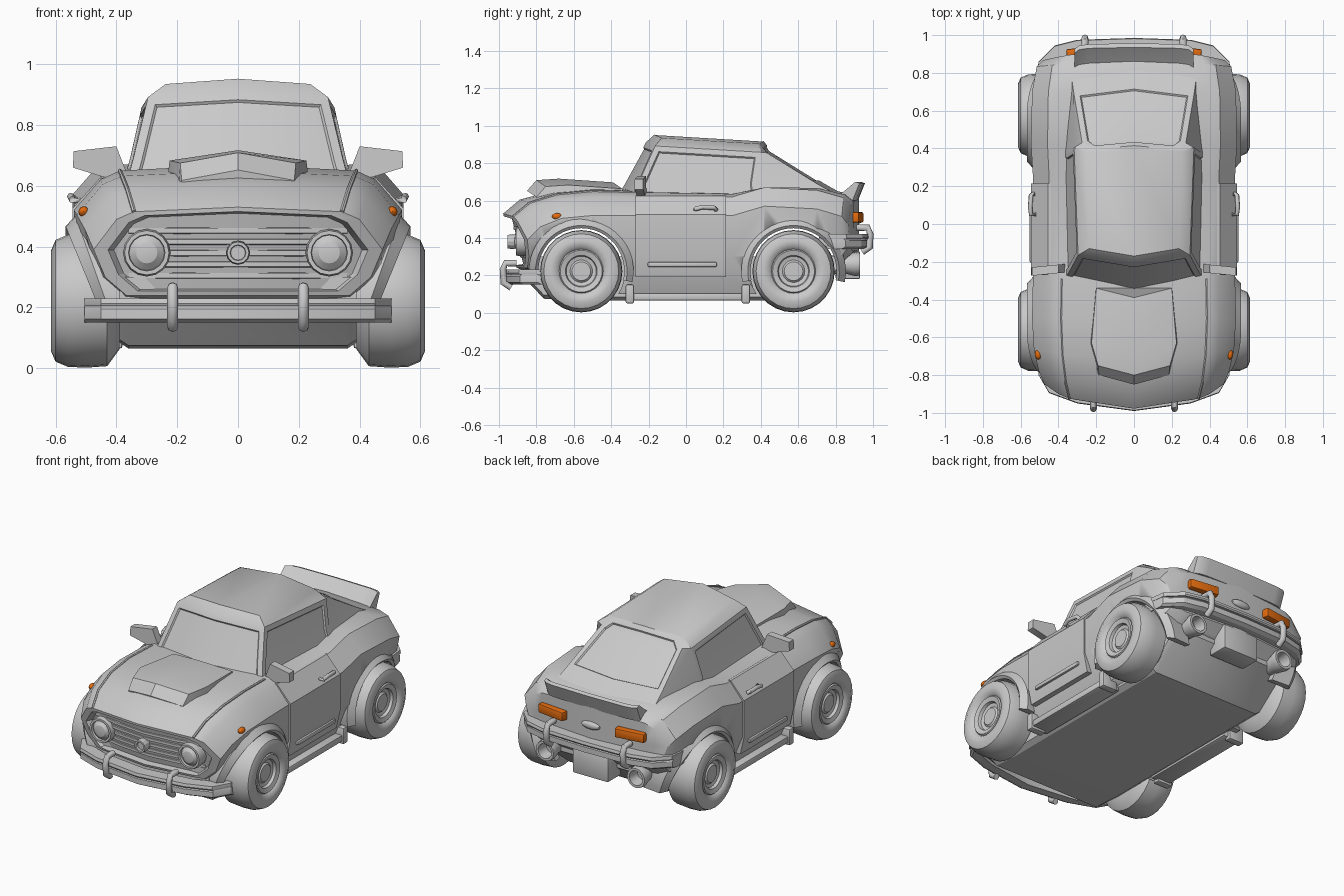
import bpy, bmesh
from math import sin, cos, pi, radians
from mathutils import Vector

if "Cube" in bpy.data.objects:
    bpy.data.objects.remove(bpy.data.objects["Cube"])


def material(name, color):
    m = bpy.data.materials.new(name)
    m.use_nodes = True
    m.diffuse_color = color
    m.node_tree.nodes["Principled BSDF"].inputs["Base Color"].default_value = color
    return m


GREY = material("plain_grey", (0.59, 0.59, 0.59, 1))
ORANGE = material("lamp_orange", (0.78, 0.15, 0.005, 1))


def finish(name, bm, mat=GREY, mirror=False, angle=28):
    bmesh.ops.remove_doubles(bm, verts=bm.verts, dist=0.0002)
    bmesh.ops.recalc_face_normals(bm, faces=bm.faces)
    mesh = bpy.data.meshes.new(name)
    bm.to_mesh(mesh)
    bm.free()
    mesh.materials.append(mat)
    ob = bpy.data.objects.new(name, mesh)
    bpy.context.collection.objects.link(ob)
    bpy.ops.object.select_all(action="DESELECT")
    ob.select_set(True)
    bpy.context.view_layer.objects.active = ob
    bpy.ops.object.shade_smooth_by_angle(angle=radians(angle))
    if mirror:
        ob.modifiers.new("mirror", "MIRROR")
    return ob


def skin(rings, wrap=True, loop=False, caps=True):
    """Join rings of points into a surface."""
    bm = bmesh.new()
    rows = [[bm.verts.new(p) for p in r] for r in rings]
    n = len(rows[0])
    for a, b in zip(rows, rows[1:] + (rows[:1] if loop else [])):
        for j in range(n if wrap else n - 1):
            k = (j + 1) % n
            bm.faces.new((a[j], a[k], b[k], b[j]))
    if caps and not loop:
        bm.faces.new(rows[0])
        bm.faces.new(rows[-1])
    return bm


def both(half):
    """Complete a half ring that starts and ends on the centre line."""
    return half + [(-x, y, z) for x, y, z in reversed(half[1:-1])]


def sweep(name, path, profile):
    """Sweep a (y, z) profile along a half path of (x, y), both sides."""
    full = [(-x, y) for x, y in reversed(path[1:])] + path
    return finish(name, skin([[(x, y + dy, z) for dy, z in profile] for x, y in full]))


def lathe(name, profile, centre, axis="X", n=24, **kw):
    rings = []
    for i in range(n):
        a = 2 * pi * i / n
        ring = []
        for r, h in profile:
            off = (h, r * cos(a), r * sin(a)) if axis == "X" else (r * cos(a), h, r * sin(a))
            ring.append(Vector(centre) + Vector(off))
        rings.append(ring)
    return finish(name, skin(rings, False, True), **kw)


def place(bm, centre, size, turn=0):
    for v in bm.verts:
        x, y, z = [c * s for c, s in zip(v.co, size)]
        v.co = Vector((x * cos(turn) - y * sin(turn), x * sin(turn) + y * cos(turn), z)) + Vector(centre)


def block(name, centre, size, mat=GREY, mirror=False, turn=0):
    bm = bmesh.new()
    bmesh.ops.create_cube(bm, size=1)
    place(bm, (0, 0, 0), size)
    bmesh.ops.bevel(bm, geom=bm.edges[:], offset=.008, segments=2, affect="EDGES", profile=0.5)
    place(bm, centre, (1, 1, 1), turn)
    return finish(name, bm, mat, mirror)


def ellipsoid(name, centre, size, mat=GREY, mirror=False):
    bm = bmesh.new()
    bmesh.ops.create_icosphere(bm, subdivisions=2, radius=1)
    place(bm, centre, size)
    return finish(name, bm, mat, mirror)


def tube(name, points, radius, n=8):
    """Round bar through a few points, on both sides."""
    pts = [Vector(p) for p in points]
    rings = []
    for i, p in enumerate(pts):
        d = (pts[min(i + 1, len(pts) - 1)] - pts[max(i - 1, 0)]).normalized()
        u = d.cross(Vector((0.3, 0.5, 0.81)) if abs(d.x) > 0.9 else Vector((1, 0, 0))).normalized()
        v = d.cross(u)
        rings.append([p + radius * (u * cos(2 * pi * k / n) + v * sin(2 * pi * k / n)) for k in range(n)])
    return finish(name, skin(rings), mirror=True, angle=50)


# Body shell: cross-sections from nose to tail, narrowing low down at both ends
def section(y, bow, shear, zc, zs, w, zb, size=1.0, flat=1.0, push=0.0):
    low = .92 if flat and abs(y) > .8 else 1
    half = [(0, zc), (.72, (zc + zs) / 2 + .005), (.84, zs), (1, zs - .1), (low, max(.3, zb + .03)),
            (.84 * low, zb), (.72 * low, zb), (0, zb)]
    mid = (zc + zb) / 2
    pts = []
    for f, z in half:
        x, z = f * w * size, mid + (z - mid) * size * flat
        pts.append((x, y + push + bow * x * x + shear * (.52 - z), z))
    return pts


nose = (-.975, .42, .25, .53, .49, .475, .24)
tail = (.925, -.25, 0, .61, .57, .48, .33)
stations = [nose,
            (-.88, .38, .1, .605, .56, .505, .22),
            (-.72, .2, 0, .65, .605, .53, .14),
            (-.5, 0, 0, .67, .62, .54, .1),
            (-.29, 0, 0, .66, .62, .535, .1),
            (.25, 0, 0, .64, .62, .535, .1),
            (.42, 0, 0, .66, .67, .545, .1),
            (.7, 0, 0, .67, .655, .54, .13),
            (.86, -.1, 0, .64, .615, .515, .28),
            tail]
rings = [section(*nose, size=.86, flat=0, push=.04), section(*nose, size=.86, push=.04),
         section(*nose, size=.9)]
rings += [section(*s) for s in stations] + [section(*tail, flat=0)]
body = finish("body_shell", skin([both(r) for r in rings], caps=False))


# Wheels and arches; flares tuck in toward the car's ends
def flare(name, y, n=24):
    rings = []
    for i in range(n + 1):
        a = radians(-12 + 204 * i / n)
        tuck = .1 * (1 - sin(a)) if cos(a) * y > 0 else 0
        rings.append([(x - tuck, y + r * cos(a), .222 + r * sin(a)) for r, x in
                      ((.23, .42), (.23, .555), (.245, .567), (.28, .535), (.27, .42))])
    finish(name, skin(rings), mirror=True)


wheel_profile = [(0, .58), (.05, .58), (.06, .57), (.08, .575), (.085, .592), (.112, .6), (.118, .592),
                 (.13, .606), (.165, .615), (.2, .6), (.217, .56), (.22, .5), (.215, .43), (.16, .39), (0, .39)]
for end, y in (("front", -.56), ("rear", .575)):
    hub = (0, y, .222)
    lathe(end + "_wheel", wheel_profile, hub, n=28, mirror=True, angle=40)
    flare(end + "_arch_flare", y)
    cutter = lathe(end + "_arch_cutter", [(0, -.8), (.233, -.8), (.233, .8), (0, .8)], hub, n=32)
    cutter.hide_render = True
    cutter.hide_set(True)
    cut = body.modifiers.new(end + "_arch", "BOOLEAN")
    cut.object, cut.operation, cut.solver = cutter, "DIFFERENCE", "EXACT"

# Floor pan rising at both ends, and sills
pan = []
for y, low in ((-.84, .16), (-.76, .075), (-.6, .065), (.62, .065), (.84, .24)):
    pan.append([(.36, y, low), (.39, y, low + .02), (.39, y, .3), (-.39, y, .3), (-.39, y, low + .02), (-.36, y, low)])
finish("floor_pan", skin(pan))
block("sill", (.44, .01, .085), (.12, .63, .04), mirror=True)
for y in (-.3, .32):
    block("sill_end", (.46, y, .1), (.1, .045, .1), mirror=True)

# Doors with trim strip, handle and mirror
door = [(.44, .627), (.455, .625), (.545, .525), (.545, .3), (.52, .19), (.44, .19)]
finish("door", skin([[(x, y, z) for x, z in door] for y in (-.27, .215)]), mirror=True)
block("door_strip", (.543, -.02, .258), (.018, .37, .026), mirror=True)
tube("door_handle", [(.52, .05, .55), (.545, .05, .555), (.55, .09, .565), (.545, .155, .56), (.53, .16, .55)], .012)
mirror_shape = [(.365, .64), (.4, .73), (.54, .714), (.543, .66), (.44, .628)]
finish("side_mirror", skin([[(x, y + .1 * (.5 - x), z) for x, z in mirror_shape] for y in (-.27, -.225)]), mirror=True)

# Cabin with recessed glass
levels = [(.6, -.39, -.29, .38, .39, .86, .9),
          (.69, -.335, -.255, .355, .38, .7, .74),
          (.87, -.215, -.165, .305, .405, .43, .45),
          (.915, -.17, -.13, .245, .385, .395, .415)]
cabin_rings = []
for z, front, corner, w, side, rear, back in levels:
    half = [(0, front), (w * .97, corner), (w * (1.04 if z > .8 else 1), side), (w * .9, rear), (0, back)]
    cabin_rings.append([(x, y, z + (.012 - .06 * y if z > .8 else 0) + (.015 if x == 0 and z > .8 else 0))
                        for x, y in half])
cabin_rings.append([(0, y, .94 - .06 * y) for x, y, z in cabin_rings[-1]])
bm = skin([both(r) for r in cabin_rings], caps=False)
bmesh.ops.remove_doubles(bm, verts=bm.verts, dist=.0002)
bmesh.ops.recalc_face_normals(bm, faces=bm.faces)
glass = {"front": [], "left": [], "right": [], "rear": []}
for f in bm.faces:
    c = f.calc_center_median()
    if c.z > .895:
        continue
    if f.normal.y < -.6:
        glass["front"].append(f)
    elif abs(f.normal.x) > .8 and c.y < .3:
        glass["left" if c.x > 0 else "right"].append(f)
    elif f.normal.y > .3 and abs(c.x) < .2 and c.z > .7:
        glass["rear"].append(f)
for pane in glass.values():
    bmesh.ops.inset_region(bm, faces=pane, thickness=.03, depth=0, use_even_offset=True)
    bmesh.ops.inset_region(bm, faces=pane, thickness=.006, depth=-.008, use_even_offset=True)
finish("cabin", bm, angle=38)

# Hood scoop and seams
scoop = []
for y, z, w in ((-.83, .64, .185), (-.78, .697, .19), (-.66, .705, .225), (-.37, .685, .2)):
    scoop.append(both([(0, y - .02, z + .012), (w, y + .03, z - .022), (w + .012, y + .03, .58), (0, y, .56)]))
finish("hood_scoop", skin(scoop))
tube("hood_seam", [section(*s)[1] for s in stations[:5]], .007, n=6)

# Grille, headlamps and centre ring
for i in range(5):
    z = .305 + .037 * i
    y = -.925 + .25 * (.46 - z)
    sweep("grille_slat", [(0, y), (.2, y + .018), (.36, y + .055)],
          [(0, z - .008), (0, z + .008), (.03, z + .014), (.03, z - .014)])
lathe("headlamp", [(0, -.06), (.035, -.054), (.058, -.035), (.06, -.05), (.073, -.05), (.078, -.03), (.07, .06)],
      (.3, -.86, .38), "Y", n=16, mirror=True)
lathe("grille_ring", [(0, -.015), (.024, -.015), (.026, -.03), (.036, -.03), (.04, 0), (.03, .04)],
      (0, -.925, .38), "Y", n=12)

# Bumpers with over-riders
front_path = [(0, -.99), (.3, -.95), (.45, -.895), (.505, -.8)]
rear_path = [(0, .985), (.3, .975), (.42, .945), (.505, .86), (.515, .79)]
for end, path, s, base in (("front", front_path, 1, .15), ("rear", rear_path, -1, .34)):
    sweep(end + "_bumper_lower", path, [(s * dy, base + z) for dy, z in
          ((.03, 0), (.008, .012), (.008, .045), (.018, .056), (.08, .056), (.08, 0))])
    sweep(end + "_bumper_upper", path, [(s * dy, base + z) for dy, z in
          ((.004, .055), (0, .063), (.004, .08), (.08, .08), (.08, .055))])
    x, y = (.215, -.965) if s > 0 else (.26, .972)
    tube(end + "_over_rider", [(x, y + s * .06, base + .115), (x, y, base + .115), (x, y - s * .013, base + .08),
                               (x, y - s * .01, base + .01), (x, y + s * .03, base - .015)], .018)

# Side markers, tail lamps and rear details
ellipsoid("side_marker", (.507, -.69, .515), (.018, .028, .018), ORANGE, True)
block("tail_lamp", (.265, .912, .51), (.185, .05, .055), ORANGE, True, turn=-.14)
ellipsoid("trunk_latch", (0, .925, .5), (.065, .018, .024))
sweep("spoiler", [(0, 0), (.24, -.005), (.29, -.012), (.315, -.03)],
      [(.82, .61), (.87, .645), (.935, .7), (.957, .692), (.92, .6)])
block("rear_plate_panel", (0, .865, .255), (.24, .13, .15))
lathe("exhaust", [(0, .08), (.038, .08), (.045, .15), (.06, .15), (.064, .125), (.05, .07), (.045, -.05), (0, -.05)],
      (.31, .78, .26), "Y", n=16, mirror=True)
